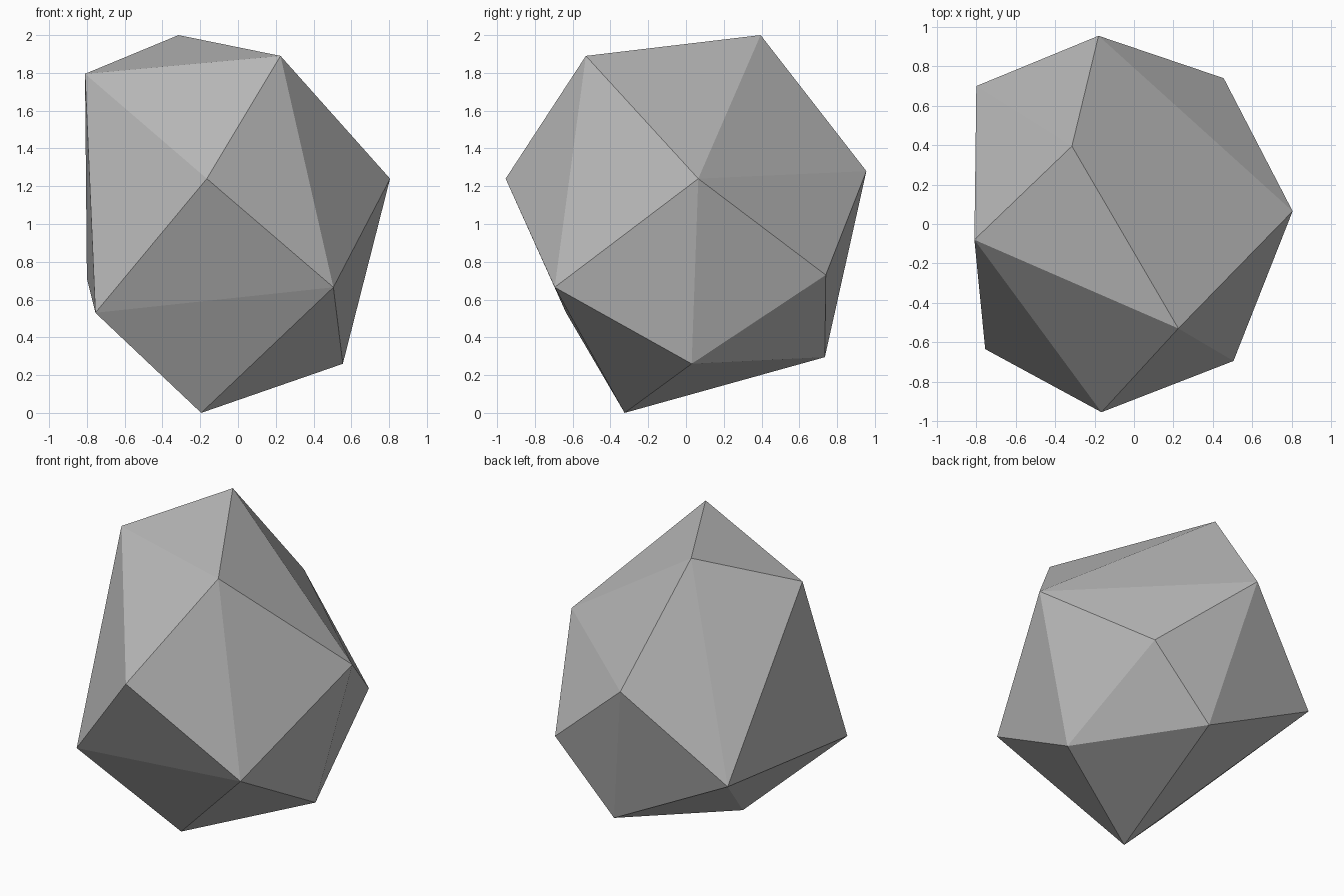
import bpy
import bmesh

# Remove the default cube only
default_cube = bpy.data.objects.get("Cube")
if default_cube is not None:
    bpy.data.objects.remove(default_cube, do_unlink=True)


def make_material(name, colour):
    material = bpy.data.materials.new(name)
    material.use_nodes = True
    material.diffuse_color = colour
    shader = next(node for node in material.node_tree.nodes
                  if node.type == "BSDF_PRINCIPLED")
    shader.inputs["Base Color"].default_value = colour
    return material


def make_hull(name, corners, material):
    """Wrap the corner points in a flat-faced convex skin."""
    mesh = bpy.data.meshes.new(name)
    bm = bmesh.new()
    for corner in corners:
        bm.verts.new(corner)
    bmesh.ops.convex_hull(bm, input=bm.verts[:])
    bmesh.ops.recalc_face_normals(bm, faces=bm.faces[:])
    for face in bm.faces:
        face.smooth = False
    bm.to_mesh(mesh)
    bm.free()
    mesh.materials.append(material)
    rock = bpy.data.objects.new(name, mesh)
    bpy.context.scene.collection.objects.link(rock)
    return rock


# Corner points of the faceted rock, grouped from crown to base
crown = [(-.315, .395, 2), (.225, -.53, 1.89), (-.81, -.08, 1.795)]
shoulder = [(.805, .065, 1.24), (-.165, -.955, 1.24), (-.18, .955, 1.28)]
waist = [(.505, -.695, .665), (-.755, -.635, .53),
         (.455, .74, .73), (-.8, .7, .71)]
base = [(.555, .03, .26), (.02, .735, .295), (-.195, -.325, 0)]

stone_grey = make_material("stone grey", (.5, .5, .5, 1))
make_hull("rock", crown + shoulder + waist + base, stone_grey)
